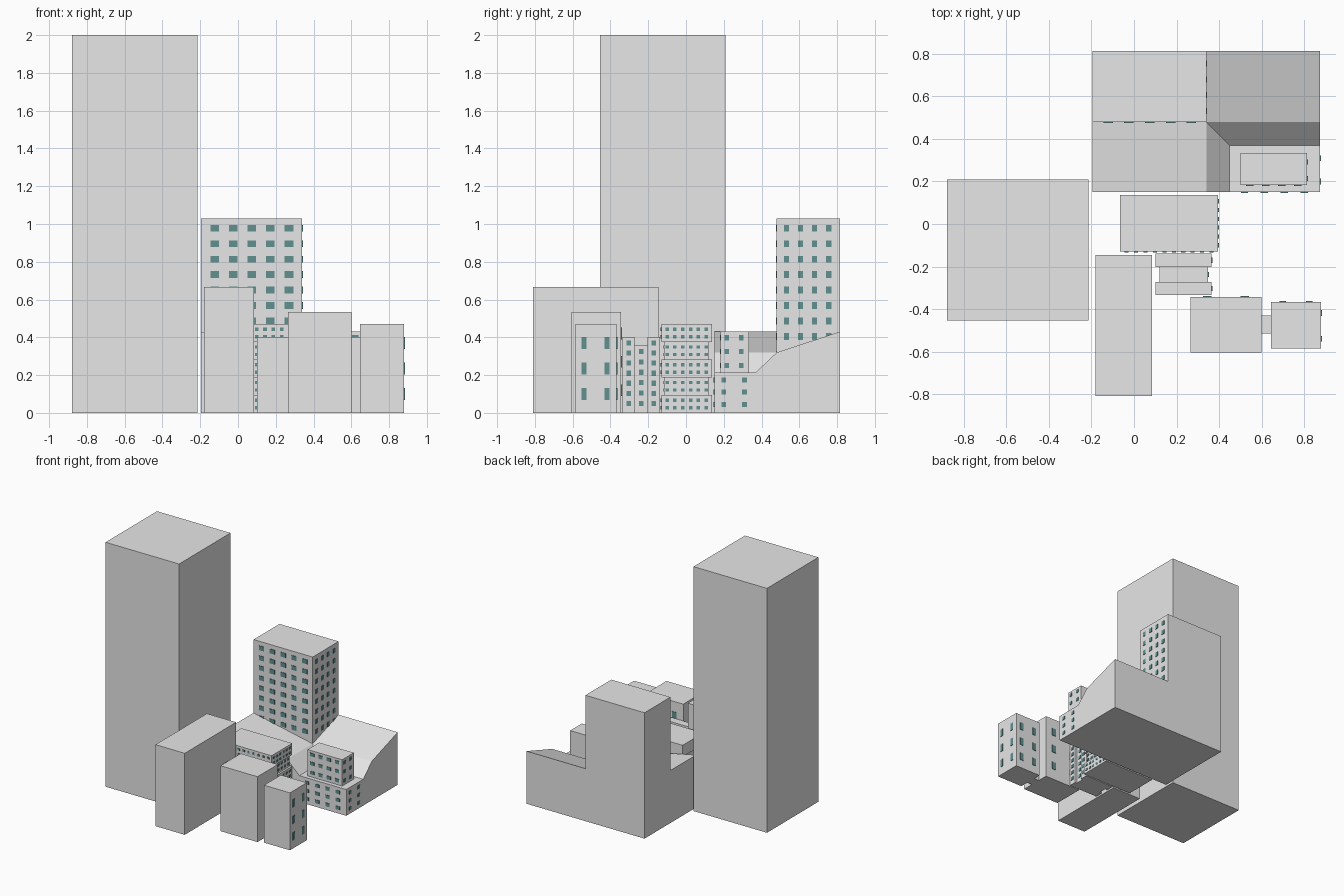
import bpy, bmesh

if "Cube" in bpy.data.objects:
    bpy.data.objects.remove(bpy.data.objects["Cube"])


def material(name, rgb):
    m = bpy.data.materials.new(name)
    m.diffuse_color = (*rgb, 1)
    m.use_nodes = True
    m.node_tree.nodes["Principled BSDF"].inputs["Base Color"].default_value = m.diffuse_color
    return m


GREY = material("concrete grey", (0.8, 0.8, 0.8))
TEAL = material("window teal", (0.12, 0.28, 0.28))


def add_box(bm, x, y, z):
    v = [bm.verts.new((a, b, c)) for c in z for a, b in
         ((x[0], y[0]), (x[1], y[0]), (x[1], y[1]), (x[0], y[1]))]
    bm.faces.new(v[3::-1])
    bm.faces.new(v[4:])
    for i in range(4):
        j = (i + 1) % 4
        bm.faces.new((v[i], v[j], v[j + 4], v[i + 4]))


def finish(bm, name, mat):
    bmesh.ops.recalc_face_normals(bm, faces=bm.faces)
    me = bpy.data.meshes.new(name)
    bm.to_mesh(me)
    bm.free()
    me.materials.append(mat)
    ob = bpy.data.objects.new(name, me)
    bpy.context.collection.objects.link(ob)
    return ob


def block(name, x, y, z):
    bm = bmesh.new()
    add_box(bm, x, y, z)
    return finish(bm, name, GREY)


def spread(a, b, n):
    return [a + (b - a) * i / max(n - 1, 1) for i in range(n)]


def windows(name, axis, wall, cols, rows, w, h, t=0.004):
    """Grid of thin panes on a wall; axis 'x' faces sideways, 'y' faces front/back."""
    bm = bmesh.new()
    depth = (wall - t, wall + t)
    for c in cols:
        for r in rows:
            across, up = (c - w / 2, c + w / 2), (r - h / 2, r + h / 2)
            if axis == 'x':
                add_box(bm, depth, across, up)
            else:
                add_box(bm, across, depth, up)
    finish(bm, name, TEAL)


# Plain tower and plain front block
block("tall_tower", (-0.88, -0.215), (-0.455, 0.21), (0, 2))
block("long_block", (-0.18, 0.085), (-0.81, -0.145), (0, 0.667))

# Pair of blocks joined by a link
block("wide_block", (0.265, 0.6), (-0.605, -0.343), (0, 0.535))
block("link_block", (0.6, 0.645), (-0.515, -0.43), (0, 0.402))
block("corner_block", (0.645, 0.88), (-0.585, -0.367), (0, 0.47))
rows3 = (0.10, 0.235, 0.37)
windows("corner_side_windows", 'x', 0.88, (-0.54, -0.418), rows3, 0.028, 0.062)
windows("corner_back_windows", 'y', -0.367, (0.70, 0.825), rows3, 0.03, 0.062)
windows("wide_back_windows", 'y', -0.343, (0.345, 0.52), (0.12, 0.27, 0.42), 0.04, 0.062)

# Triple slab building with a lower recessed core
for name, x, y, top, n in (("front_slab", (0.10, 0.365), (-0.335, -0.272), 0.402, 7),
                           ("core_slab", (0.12, 0.348), (-0.272, -0.203), 0.357, 6),
                           ("rear_slab", (0.10, 0.365), (-0.203, -0.138), 0.402, 7)):
    block(name, x, y, (0, top))
    windows(name + "_windows", 'x', x[1], [sum(y) / 2],
            spread(0.05, top - 0.032, n), 0.024, 0.027)

# Building of five floors, alternately wide and narrow
floor_h = 0.47 / 5
for i in range(5):
    d = 0.015 * (i % 2)
    z = i * floor_h
    x, y = (-0.065 + d, 0.395 - d), (-0.13 + d, 0.137 - d)
    block(f"floor_{i}", x, y, (z, z + floor_h))
    rows = (z + 0.027, z + 0.067)
    windows(f"floor_{i}_side_windows", 'x', x[1], spread(-0.1, 0.107, 6), rows, 0.019, 0.017)
    windows(f"floor_{i}_front_windows", 'y', y[0], spread(-0.035, 0.365, 10), rows, 0.019, 0.017)

# Terraced hill with a mitred slope around a low corner plot
bm = bmesh.new()
top = [bm.verts.new(p) for p in (
    (-0.195, 0.15, 0.43), (0.34, 0.15, 0.32), (0.45, 0.15, 0.215), (0.875, 0.15, 0.215),
    (0.875, 0.37, 0.215), (0.875, 0.48, 0.32), (0.875, 0.815, 0.43), (0.34, 0.815, 0.43),
    (-0.195, 0.815, 0.43), (-0.195, 0.48, 0.43), (0.34, 0.48, 0.32), (0.45, 0.37, 0.215))]
for f in ((0, 1, 10, 9), (1, 2, 11, 10), (2, 3, 4, 11), (11, 4, 5, 10),
          (10, 5, 6), (10, 6, 7), (9, 10, 7), (9, 7, 8)):
    bm.faces.new([top[i] for i in f])
base = [bm.verts.new((v.co.x, v.co.y, 0)) for v in top[:10]]
bm.faces.new(base[::-1])
for i in range(10):
    j = (i + 1) % 10
    bm.faces.new((base[i], base[j], top[j], top[i]))
finish(bm, "hill", GREY)
rows = (0.045, 0.11, 0.175)
windows("hill_side_windows", 'x', 0.875, (0.2, 0.31), rows, 0.026, 0.027)
windows("hill_front_windows", 'y', 0.15, spread(0.52, 0.8, 4), rows, 0.035, 0.027)

# Small house on the low plot
block("small_house", (0.502, 0.815), (0.183, 0.333), (0.215, 0.43))
rows = (0.25, 0.325, 0.398)
windows("house_side_windows", 'x', 0.815, (0.215, 0.292), rows, 0.024, 0.027)
windows("house_front_windows", 'y', 0.183, spread(0.545, 0.77, 4), rows, 0.035, 0.027)

# Hilltop apartment block
block("apartment_block", (-0.195, 0.34), (0.48, 0.815), (0.32, 1.03))
rows = spread(0.405, 0.977, 8)
windows("apartment_front_windows", 'y', 0.48, spread(-0.122, 0.27, 5), rows, 0.045, 0.036)
windows("apartment_side_windows", 'x', 0.34, spread(0.532, 0.755, 4), rows, 0.028, 0.036)
